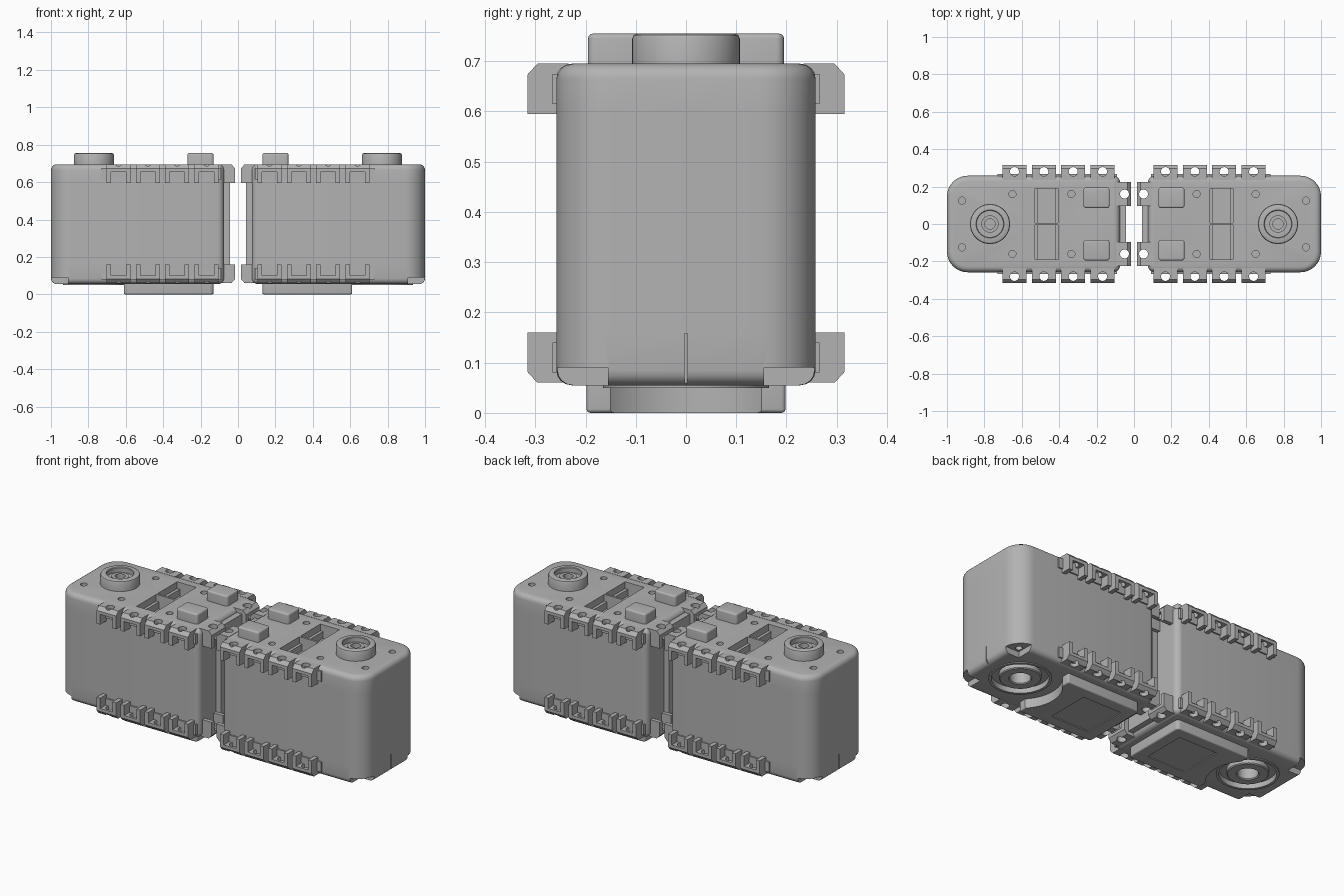
import bpy, bmesh
from math import pi, cos, sin
from mathutils import Matrix, Vector

cube = bpy.data.objects.get("Cube")
if cube:
    bpy.data.objects.remove(cube)

grey = bpy.data.materials.new("mid_grey")
grey.use_nodes = True
grey.diffuse_color = (0.45, 0.45, 0.45, 1)
grey.node_tree.nodes["Principled BSDF"].inputs["Base Color"].default_value = (0.45, 0.45, 0.45, 1)

BOTTOM, SEAM_LOW, SEAM_HIGH, TOP = 0.055, 0.16, 0.595, 0.695
HORN_X = 0.77


def prism(outline, z0, z1, bevel_top=0, bevel_low=0, segments=4):
    """Extrude a plan outline, optionally rounding its top or bottom rim."""
    bm = bmesh.new()
    face = bm.faces.new([bm.verts.new((x, y, z0)) for x, y in outline])
    ext = bmesh.ops.extrude_face_region(bm, geom=[face], use_keep_orig=True)
    moved = [v for v in ext["geom"] if isinstance(v, bmesh.types.BMVert)]
    bmesh.ops.translate(bm, verts=moved, vec=(0, 0, z1 - z0))
    bmesh.ops.recalc_face_normals(bm, faces=bm.faces)
    for z, width in ((z1, bevel_top), (z0, bevel_low)):
        if width:
            rim = [e for e in bm.edges if all(abs(v.co.z - z) < 1e-5 for v in e.verts)]
            bmesh.ops.bevel(bm, geom=rim, offset=width, segments=segments, profile=0.5,
                            affect='EDGES', clamp_overlap=True)
    return bm


def rounded(x0, x1, y0, y1, r_low, r_high, steps=8):
    """Rectangle outline with one radius at low x and another at high x."""
    pts = []
    for x, y, r, start in ((x1 - r_high, y1 - r_high, r_high, 0), (x0 + r_low, y1 - r_low, r_low, 1),
                           (x0 + r_low, y0 + r_low, r_low, 2), (x1 - r_high, y0 + r_high, r_high, 3)):
        for i in range(steps + 1):
            a = (start + i / steps) * pi / 2
            pts.append((x + r * cos(a), y + r * sin(a)))
    return pts


def box(x0, x1, y0, y1, z0, z1):
    return prism([(x0, y0), (x1, y0), (x1, y1), (x0, y1)], z0, z1)


def cyl(x, y, r, z0, z1, sides=32):
    ring = [(x + r * cos(2 * pi * i / sides), y + r * sin(2 * pi * i / sides)) for i in range(sides)]
    return prism(ring, z0, z1)


def merge(parts):
    out = bmesh.new()
    for bm in parts:
        me = bpy.data.meshes.new("temp")
        bm.to_mesh(me)
        out.from_mesh(me)
        bpy.data.meshes.remove(me)
    return out


def lathe(profile, x, sides=48):
    bm = bmesh.new()
    verts = [bm.verts.new((r, 0, z)) for r, z in profile]
    edges = [bm.edges.new(pair) for pair in zip(verts, verts[1:])]
    bmesh.ops.spin(bm, geom=verts + edges, axis=(0, 0, 1), cent=(0, 0, 0), angle=2 * pi, steps=sides)
    bmesh.ops.remove_doubles(bm, verts=bm.verts, dist=1e-5)
    bmesh.ops.translate(bm, verts=bm.verts, vec=(x, 0, 0))
    bmesh.ops.recalc_face_normals(bm, faces=bm.faces)
    return bm


def new_object(name, bm):
    me = bpy.data.meshes.new(name)
    bm.to_mesh(me)
    me.materials.append(grey)
    ob = bpy.data.objects.new(name, me)
    bpy.context.scene.collection.objects.link(ob)
    return ob


def carve(bm, cutters):
    """Subtract each cutter in turn and return the resulting bmesh."""
    ob = new_object("carved", bm)
    tools = [new_object("cutter", c) for c in cutters]
    for tool in tools:
        tool.hide_render = True
        mod = ob.modifiers.new("cut", 'BOOLEAN')
        mod.operation, mod.solver, mod.object = 'DIFFERENCE', 'EXACT', tool
    deps = bpy.context.evaluated_depsgraph_get()
    out = bmesh.new()
    out.from_mesh(ob.evaluated_get(deps).to_mesh())
    for helper in [ob] + tools:
        bpy.data.objects.remove(helper)
    return out


def place(name, bm):
    """Add the part to one module and its half-turned copy to the other."""
    ob = new_object("left_" + name, bm)
    bpy.ops.object.select_all(action='DESELECT')
    ob.select_set(True)
    bpy.context.view_layer.objects.active = ob
    bpy.ops.object.shade_smooth_by_angle(angle=pi / 6)
    twin = ob.copy()
    twin.name = "right_" + name
    twin.rotation_euler.z = pi
    bpy.context.scene.collection.objects.link(twin)


# Case in three stacked sections
plan = rounded(0.075, 1, -0.258, 0.258, 0.035, 0.11)
place("middle_case", prism(plan, SEAM_LOW, SEAM_HIGH))
place("end_panel", box(0.042, 0.08, -0.1, 0.1, 0.08, 0.67))

top_cuts = [cyl(x, s * y, 0.019, 0.64, 0.8, 20)
            for x, y in ((0.92, 0.125), (0.65, 0.16), (0.335, 0.16)) for s in (-1, 1)]
for s in (-1, 1):
    near, far = sorted((s * 0.006, s * 0.19))
    top_cuts += [box(0.405, 0.53, near, far, 0.655, 0.8), box(0.422, 0.513, near, far, 0.615, 0.7)]
place("top_case", carve(prism(plan, SEAM_HIGH, TOP, bevel_top=0.03), top_cuts))

low_cuts = [cyl(HORN_X, 0, 0.165, 0, 0.08, 48), cyl(HORN_X, 0, 0.055, 0.05, 0.14),
            box(0.985, 1.1, -0.003, 0.003, 0.02, 0.158)]
for s in (-1, 1):
    near, far = sorted((s * 0.155, s * 0.3))
    low_cuts += [box(0.91, 1.1, near, far, 0, 0.09), cyl(0.935, s * 0.185, 0.018, 0.07, 0.12, 20)]
place("bottom_case", carve(prism(plan, BOTTOM, SEAM_LOW, bevel_low=0.03), low_cuts))

# Output horn on top, idler ring underneath
place("horn", lathe([(0.107, 0.69), (0.107, 0.745), (0.104, 0.752), (0.097, 0.755), (0.075, 0.755),
                     (0.072, 0.752), (0.072, 0.725), (0.046, 0.725), (0.046, 0.738), (0.028, 0.738),
                     (0.028, 0.7), (0, 0.7)], HORN_X))
place("idler_ring", lathe([(0.11, 0.085), (0.11, 0.055), (0.105, 0.05), (0.06, 0.05),
                           (0.055, 0.055), (0.055, 0.085)], HORN_X))
place("idler_rim", lathe([(0.165, 0.085), (0.165, 0.05), (0.15, 0.05), (0.15, 0.085)], HORN_X))

# Raised connector blocks
place("top_blocks", merge([prism(rounded(0.13, 0.27, s * 0.14 - 0.055, s * 0.14 + 0.055, 0.015, 0.015, 4),
                                 0.69, 0.755, bevel_top=0.01) for s in (-1, 1)]))

# Base cover, hollowed around the idler, with a shallow label panel
cover = prism(rounded(0.13, 0.61, -0.198, 0.198, 0.02, 0.008, 4), 0, 0.06, bevel_low=0.008)
place("base_cover", carve(cover, [cyl(HORN_X, 0, 0.22, -0.1, 0.2, 64),
                                  box(0.2, 0.45, -0.13, 0.13, -0.1, 0.005)]))

# One mounting lug: wall at y = 0, pointing along +y, open below
lug = prism([(-0.02, 0), (0.062, 0), (0.062, 0.078), (0.042, 0.1), (-0.02, 0.1)], -0.064, 0.064)
lug.transform(Matrix(((0, 0, 1, 0), (1, 0, 0, 0), (0, 1, 0, 0), (0, 0, 0, 1))))
lug = carve(lug, [box(-0.04, 0.04, 0.002, 0.1, -0.1, 0.06), cyl(0, 0.026, 0.024, -0.1, 0.2, 24)])

# Backing rail that links the lugs
rail = box(0.09, 0.73, -0.02, 0.012, 0.02, 0.08)


def copy_at(bm, location, turn):
    new = bm.copy()
    new.transform(Matrix.Translation(Vector(location)) @ Matrix.Rotation(turn, 4, 'Z'))
    return new


lugs = [copy_at(lug, (0.168 + 0.157 * i, s * 0.254, SEAM_HIGH), 0 if s > 0 else pi)
        for i in range(4) for s in (-1, 1)]
lugs += [copy_at(lug, (0.077, s * 0.16, SEAM_HIGH), pi / 2) for s in (-1, 1)]
lugs += [copy_at(rail, (0, 0.254, SEAM_HIGH), 0), copy_at(rail, (0.82, -0.254, SEAM_HIGH), pi)]
upper = merge(lugs)
lower = upper.copy()
lower.transform(Matrix.Translation((0, 0, SEAM_LOW + SEAM_HIGH)) @ Matrix.Diagonal((1, 1, -1, 1)))
bmesh.ops.reverse_faces(lower, faces=lower.faces)
place("upper_lugs", upper)
place("lower_lugs", lower)
